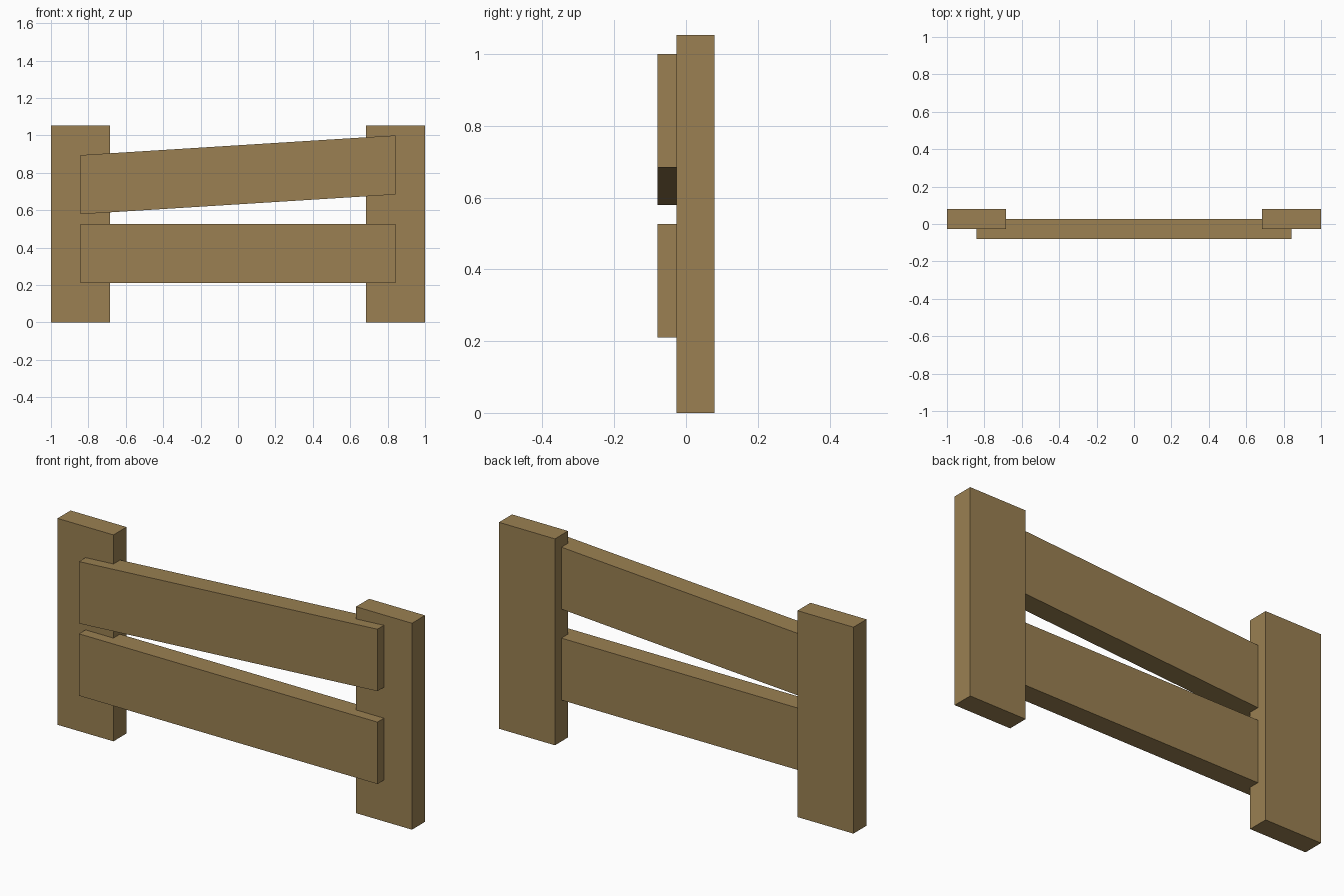
import bpy

if "Cube" in bpy.data.objects:
    bpy.data.objects.remove(bpy.data.objects["Cube"])

U = 2 / 38  # the fence is laid out on a grid 38 units long

wood = bpy.data.materials.new("weathered_wood")
wood.diffuse_color = (0.325, 0.217, 0.084, 1)
wood.use_nodes = True
wood.node_tree.nodes["Principled BSDF"].inputs["Base Color"].default_value = wood.diffuse_color


def plank(name, x0, x1, y0, y1, z0, z1, rise=0):
    """Box in grid units; the x1 end is lifted by rise, ends stay vertical."""
    verts = [(x * U, y * U, (z + (rise if x == x1 else 0)) * U)
             for x in (x0, x1) for y in (y0, y1) for z in (z0, z1)]
    faces = [(0, 1, 3, 2), (4, 6, 7, 5), (0, 4, 5, 1),
             (2, 3, 7, 6), (0, 2, 6, 4), (1, 5, 7, 3)]
    mesh = bpy.data.meshes.new(name)
    mesh.from_pydata(verts, [], faces)
    mesh.materials.append(wood)
    mesh.update()
    obj = bpy.data.objects.new(name, mesh)
    bpy.context.collection.objects.link(obj)
    return obj


# Upright posts at both ends
for side, x in (("left", -19), ("right", 13)):
    plank(side + "_post", x, x + 6, -0.5, 1.5, 0, 20)

# Rails set into the front of the posts, the upper one slanted
plank("lower_rail", -16, 16, -1.5, 0.5, 4, 10)
plank("upper_rail", -16, 16, -1.5, 0.5, 11, 17, rise=2)
